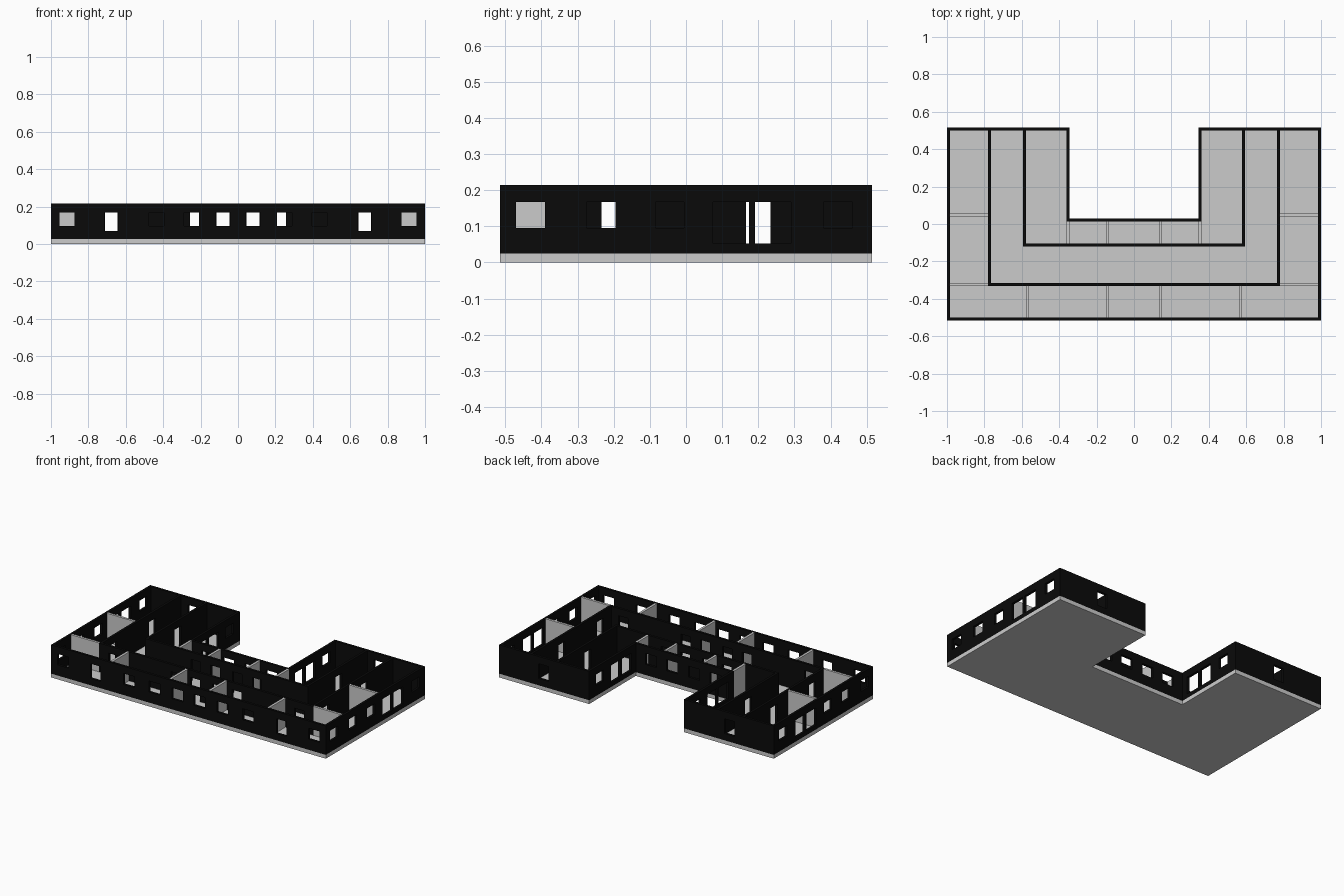
import bpy, bmesh

if "Cube" in bpy.data.objects:
    bpy.data.objects.remove(bpy.data.objects["Cube"])

Z0, Z1, T = 0.025, 0.215, 0.016      # wall bottom, wall top, thickness
HEAD = 0.167                         # common head height of openings
black = bpy.data.materials.new("black_wall")
black.diffuse_color = (0.003, 0.003, 0.003, 1)
black.use_nodes = True
black.node_tree.nodes["Principled BSDF"].inputs["Base Color"].default_value = black.diffuse_color


def finish(name, bm, mat=None):
    bmesh.ops.recalc_face_normals(bm, faces=bm.faces)
    me = bpy.data.meshes.new(name)
    bm.to_mesh(me)
    bm.free()
    ob = bpy.data.objects.new(name, me)
    bpy.context.collection.objects.link(ob)
    if mat:
        me.materials.append(mat)
    return ob


def wall(name, axis, pos, a, b, openings=(), mat=black):
    """Wall along an axis, centred on pos; openings are (u0, u1, z0, z1)."""
    us = sorted({a, b, *(v for o in openings for v in o[:2])})
    zs = sorted({Z0, Z1, *(v for o in openings for v in o[2:])})
    bm = bmesh.new()

    def pt(u, z):
        return (u, pos - T / 2, z) if axis == 'x' else (pos - T / 2, u, z)

    vs = {(u, z): bm.verts.new(pt(u, z)) for u in us for z in zs}
    for u0, u1 in zip(us, us[1:]):
        for z0, z1 in zip(zs, zs[1:]):
            uc, zc = (u0 + u1) / 2, (z0 + z1) / 2
            if not any(o[0] < uc < o[1] and o[2] < zc < o[3] for o in openings):
                bm.faces.new([vs[k] for k in ((u0, z0), (u1, z0), (u1, z1), (u0, z1))])
    bmesh.ops.delete(bm, geom=[v for v in bm.verts if not v.link_faces], context='VERTS')
    ext = bmesh.ops.extrude_face_region(bm, geom=bm.faces[:], use_keep_orig=True)
    moved = [g for g in ext['geom'] if isinstance(g, bmesh.types.BMVert)]
    bmesh.ops.translate(bm, verts=moved, vec=(0, T, 0) if axis == 'x' else (T, 0, 0))
    return finish(name, bm, mat)


def window(c):
    return (c - 0.04, c + 0.04, 0.095, HEAD)


def large(c):
    return (c - 0.036, c + 0.036, 0.07, HEAD)


def door(c):
    return (c - 0.034, c + 0.034, Z0, HEAD)


def both(fn, *cs):
    return [fn(s * c) for c in cs for s in (-1, 1)]


TALL = [(0.075, 0.175, 0.053, HEAD), (0.191, 0.29, 0.053, HEAD)]
H = T / 2

# U-shaped floor slab
bm = bmesh.new()
outline = [(-1, -.515), (1, -.515), (1, .515), (.345, .515),
           (.345, .03), (-.345, .03), (-.345, .515), (-1, .515)]
f = bm.faces.new([bm.verts.new((x, y, 0)) for x, y in outline])
r = bmesh.ops.extrude_face_region(bm, geom=[f], use_keep_orig=True)
bmesh.ops.translate(bm, vec=(0, 0, Z0),
                    verts=[g for g in r['geom'] if isinstance(g, bmesh.types.BMVert)])
finish("floor_slab", bm)

# Walls running left to right
wall("front_wall", 'x', -.515 + H, -1 + T, 1 - T,
     both(window, .914, .435, .249, .08) + both(large, .677))
wall("outer_corridor_front_wall", 'x', -.323, -.773 + H, .773 - H,
     both(door, .677, .223, .08))
wall("inner_corridor_front_wall", 'x', -.113, -.585 + H, .585 - H,
     both(door, .223, .08))
wall("courtyard_front_wall", 'x', .03 - H, -.345, .345, both(window, .235, .08))

# Walls and partitions of both wings
for side, s in (("left", -1), ("right", 1)):
    wall(side + "_outer_wall", 'y', s * (1 - H), -.515, .515,
         [window(c) for c in (-.43, -.235, -.045, .42)] + TALL)
    wall(side + "_outer_corridor_wall", 'y', s * .773, -.323 - H, .515 - T,
         [door(-.2), door(.2)])
    wall(side + "_inner_corridor_wall", 'y', s * .585, -.113 - H, .515 - T, [door(.2)])
    wall(side + "_courtyard_wall", 'y', s * (.345 + H), .03 - T, .515,
         [window(.405)] + TALL)
    a, b = sorted((s * (.345 + T), s * (1 - T)))
    wall(side + "_end_wall", 'x', .515 - H, a, b, [large(s * .677)])
    a, b = sorted((s * (.773 + H), s * (1 - T)))
    for i, y in enumerate((-.323, .048)):
        wall(f"{side}_wing_partition_{i}", 'x', y, a, b, mat=None)
    for i, x in enumerate((.57, .143)):
        wall(f"{side}_front_partition_{i}", 'y', s * x, -.515 + T, -.323 - H, mat=None)
    for i, x in enumerate((.353, .143)):
        wall(f"{side}_inner_partition_{i}", 'y', s * x, -.113 + H, .03 - T, mat=None)
